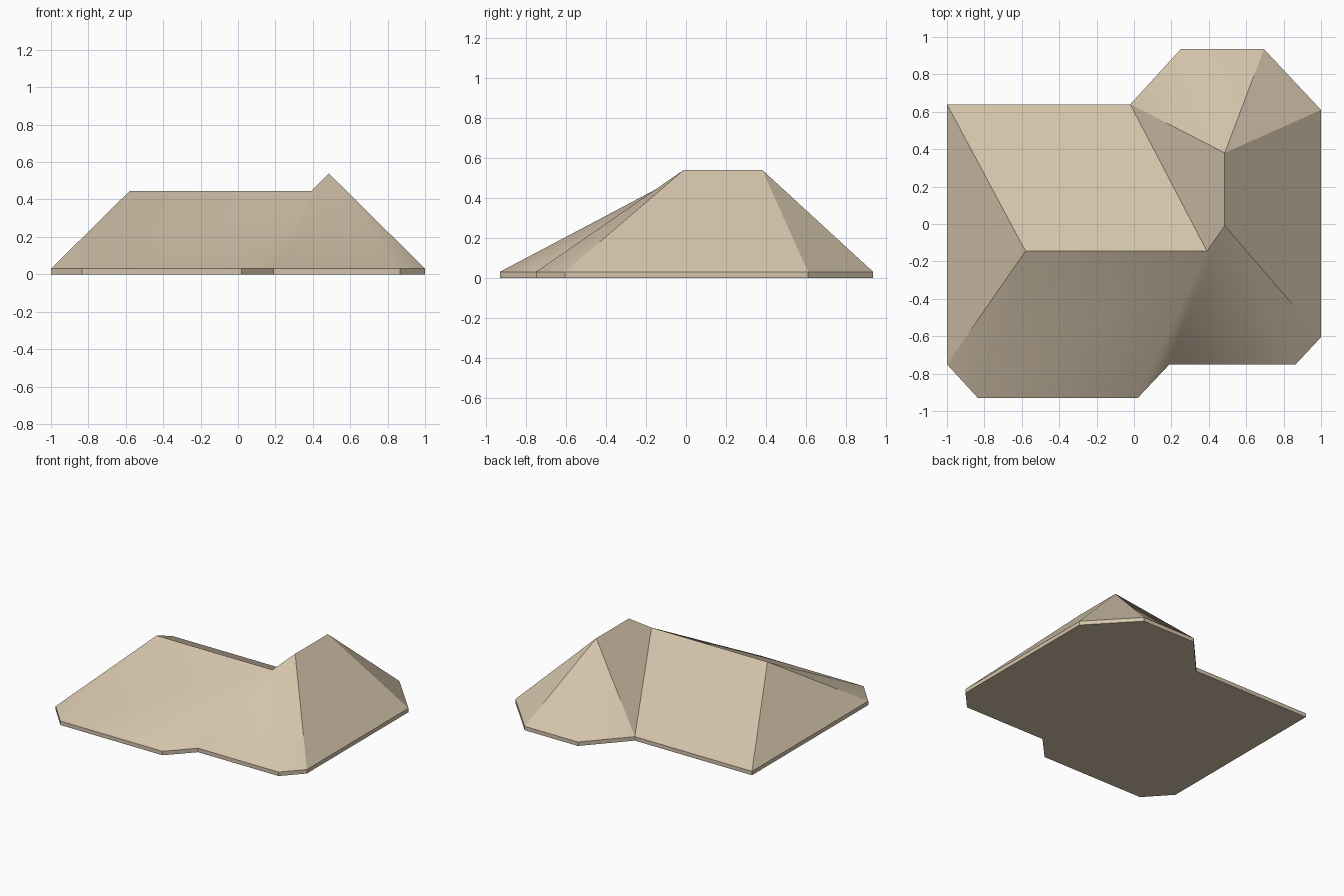
import bpy, bmesh

if "Cube" in bpy.data.objects:
    bpy.data.objects.remove(bpy.data.objects["Cube"])

T = 0.03  # eave thickness

# Eave outline, counterclockwise from the front left corner
outline = [(-1, -.75), (-.835, -.93), (.02, -.93), (.19, -.75), (.865, -.75),
           (1, -.605), (1, .61), (.695, .935), (.25, .935), (-.02, .64), (-1, .64)]
# Ridge points: low ridge A-B, high ridge C-D
ridge = {'A': (-.58, -.145, .445), 'B': (.39, -.145, .445),
         'C': (.485, -.01, .54), 'D': (.485, .38, .54)}

# Slopes: each group shades as one surface, numbers are outline corners
slopes = [
    [(0, 1, 'A'), (1, 2, 'B', 'A'), (2, 3, 'B'), (3, 4, 'C', 'B'), (4, 5, 'C')],  # front
    [(5, 6, 'D', 'C')],                 # right
    [(6, 7, 'D')],                      # back right corner
    [(7, 8, 'D'), (8, 9, 'D')],         # back wing
    [(9, 'B', 'C', 'D')],               # valley side of the wing
    [(9, 10, 'A', 'B')],                # back
    [(10, 0, 'A')],                     # left
]

bm = bmesh.new()
low = [bm.verts.new((x, y, 0)) for x, y in outline]
pts = {i: bm.verts.new((x, y, T)) for i, (x, y) in enumerate(outline)}
pts.update({k: bm.verts.new(p) for k, p in ridge.items()})
group = {}
for g, faces in enumerate(slopes):
    for f in faces:
        face = bm.faces.new([pts[k] for k in f])
        face.smooth = len(faces) > 1
        group[face] = g

# Eave edge and flat underside
n = len(outline)
for i in range(n):
    j = (i + 1) % n
    group[bm.faces.new((low[i], low[j], pts[j], pts[i]))] = 100 + i
group[bm.faces.new(low[::-1])] = 200

# Keep edges sharp between different slopes
for e in bm.edges:
    e.smooth = len({group[f] for f in e.link_faces}) == 1
bmesh.ops.recalc_face_normals(bm, faces=bm.faces[:])

mesh = bpy.data.meshes.new("hipped_roof")
bm.to_mesh(mesh)
bm.free()
mat = bpy.data.materials.new("tan")
mat.diffuse_color = (0.65, 0.54, 0.40, 1)
mat.use_nodes = True
mat.node_tree.nodes["Principled BSDF"].inputs["Base Color"].default_value = mat.diffuse_color
mesh.materials.append(mat)
bpy.context.collection.objects.link(bpy.data.objects.new("hipped_roof", mesh))
